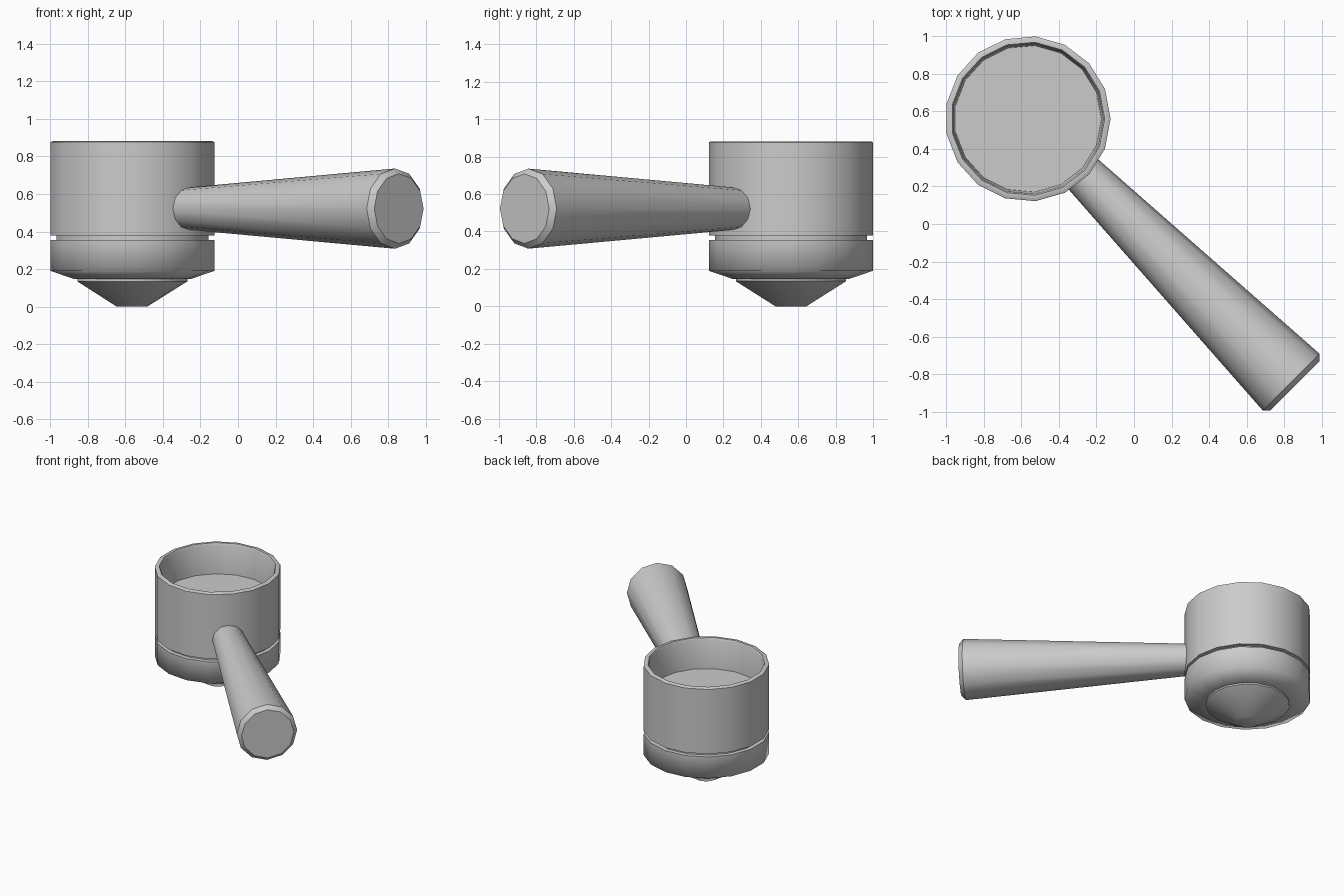
import bpy, bmesh
from math import cos, sin, tau, radians

if "Cube" in bpy.data.objects:
    bpy.data.objects.remove(bpy.data.objects["Cube"])

CX, CY = -0.566, 0.561   # centre of the cup
R = 0.441                # outer radius of the cup


def lathe(name, profile, sides, location, rotation=(0, 0, 0), angle=35):
    """Spin (radius, height) points around local z."""
    bm = bmesh.new()
    rings = []
    for r, z in profile:
        rings.append([bm.verts.new((r * cos(tau * i / sides), r * sin(tau * i / sides), z))
                      for i in range(sides)])
    for a, b in zip(rings, rings[1:]):
        for i in range(sides):
            j = (i + 1) % sides
            bm.faces.new((a[i], a[j], b[j], b[i]))
    bm.faces.new(rings[0][::-1])
    bm.faces.new(rings[-1])
    bmesh.ops.recalc_face_normals(bm, faces=bm.faces)
    mesh = bpy.data.meshes.new(name)
    bm.to_mesh(mesh)
    bm.free()
    obj = bpy.data.objects.new(name, mesh)
    bpy.context.collection.objects.link(obj)
    obj.location = location
    obj.rotation_euler = rotation
    bpy.ops.object.select_all(action='DESELECT')
    obj.select_set(True)
    bpy.context.view_layer.objects.active = obj
    bpy.ops.object.shade_smooth_by_angle(angle=radians(angle))
    return obj


cup = (CX, CY, 0)

# Open cup: outer wall, thin rim, inner wall and floor
lathe("cup_body", [(0.38, 0.378), (R, 0.378), (R, 0.876), (0.43, 0.882), (0.41, 0.882),
                   (0.402, 0.865), (0.392, 0.65)], 17, cup)

# Recessed neck between the cup and the lower bowl
lathe("groove_ring", [(0.409, 0.34), (0.409, 0.39)], 17, cup)

# Lower bowl with softly shaded lower edge
lathe("lower_bowl", [(0.29, 0.145), (0.315, 0.147), (R, 0.19), (R, 0.355)], 17, cup, angle=75)

# Conical spout under the bowl
lathe("spout_cone", [(0.083, 0.0), (0.296, 0.134), (0.296, 0.16)], 17, cup)

# Tapered handle pointing out diagonally, with a chamfered end
lathe("handle", [(0.110, 0.38), (0.214, 1.985), (0.186, 2.014)], 12,
      (CX, CY, 0.522), (radians(90), 0, radians(45)))
